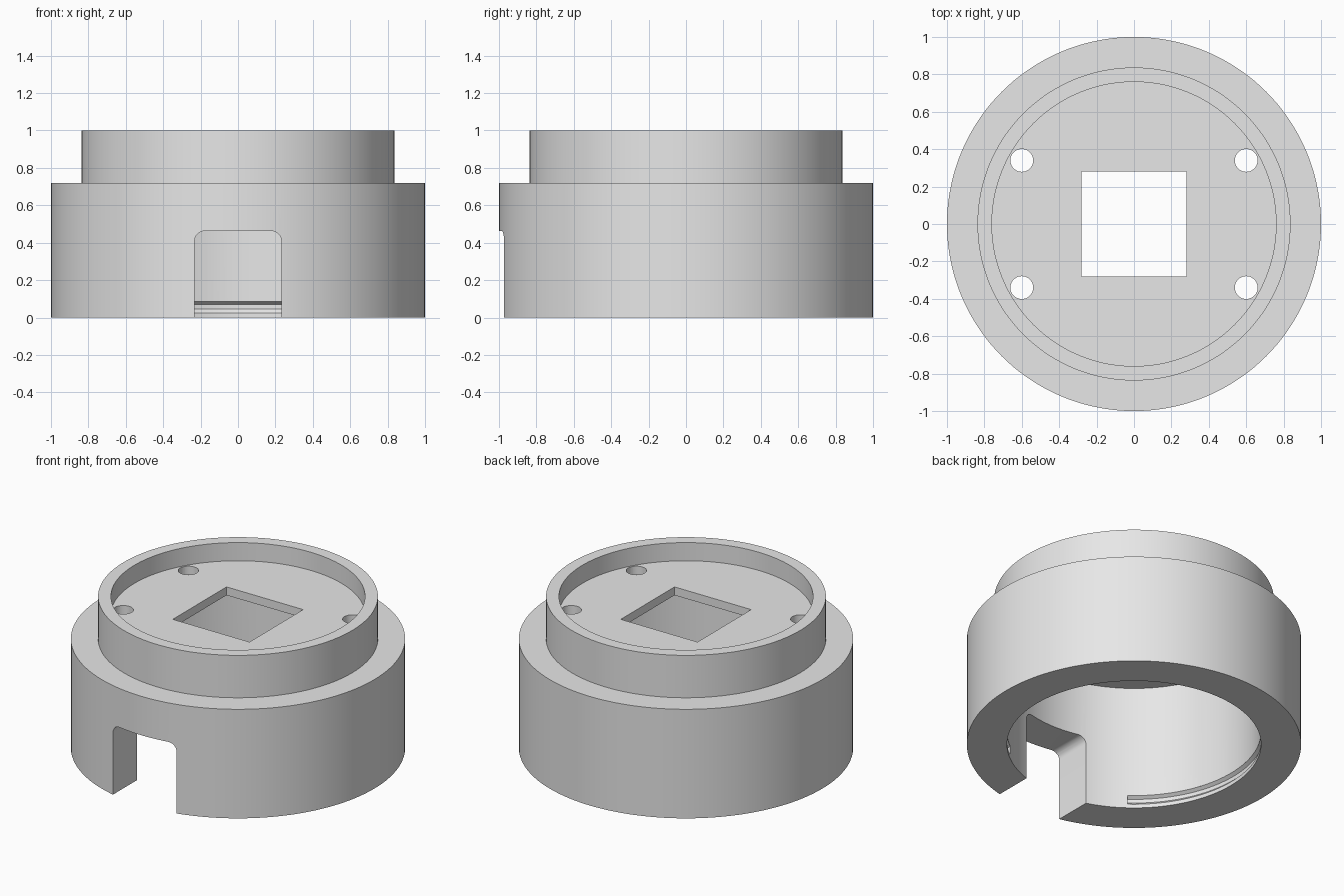
import bpy, bmesh
from math import sin, cos, pi, radians

if "Cube" in bpy.data.objects:
    bpy.data.objects.remove(bpy.data.objects["Cube"], do_unlink=True)

GREY = (0.8, 0.8, 0.8, 1.0)
grey = bpy.data.materials.new("plain grey")
grey.use_nodes = True
grey.diffuse_color = GREY
grey.node_tree.nodes["Principled BSDF"].inputs["Base Color"].default_value = GREY


def finish(name, bm):
    bmesh.ops.remove_doubles(bm, verts=bm.verts, dist=1e-5)
    bmesh.ops.recalc_face_normals(bm, faces=bm.faces)
    mesh = bpy.data.meshes.new(name)
    bm.to_mesh(mesh)
    bm.free()
    mesh.materials.append(grey)
    obj = bpy.data.objects.new(name, mesh)
    bpy.context.collection.objects.link(obj)
    return obj


def lathe(name, profile, start=0, end=2 * pi, steps=144):
    """Sweep a closed (radius, z) profile around the z axis."""
    bm = bmesh.new()
    full = end - start > 2 * pi - 0.001
    rings = []
    for i in range(steps if full else steps + 1):
        a = start + (end - start) * i / steps
        rings.append([bm.verts.new((r * cos(a), r * sin(a), z)) for r, z in profile])
    n = len(profile)
    for i in range(steps):
        p, q = rings[i], rings[(i + 1) % len(rings)]
        for j in range(n):
            k = (j + 1) % n
            if profile[j][0] == 0 and profile[k][0] == 0:
                continue
            if profile[j][0] == 0:
                bm.faces.new((p[j], q[k], p[k]))
            elif profile[k][0] == 0:
                bm.faces.new((p[j], q[j], p[k]))
            else:
                bm.faces.new((p[j], q[j], q[k], p[k]))
    if not full:
        bm.faces.new(rings[0])
        bm.faces.new(rings[-1])
    loose = [v for v in bm.verts if not v.link_faces]
    bmesh.ops.delete(bm, geom=loose, context='VERTS')
    return finish(name, bm)


def prism(name, outline, offset):
    """Extrude a closed outline of 3D points along an offset."""
    bm = bmesh.new()
    face = bm.faces.new([bm.verts.new(p) for p in outline])
    out = bmesh.ops.extrude_face_region(bm, geom=[face], use_keep_orig=True)
    moved = [g for g in out["geom"] if isinstance(g, bmesh.types.BMVert)]
    bmesh.ops.translate(bm, verts=moved, vec=offset)
    return finish(name, bm)


# Housing: wide base, narrower collar and a thin recessed plate
BORE, PLATE_TOP, PLATE_BOTTOM = 0.76, 0.88, 0.825
housing = lathe("housing", [
    (BORE, 0), (1, 0), (1, 0.72), (0.837, 0.72), (0.837, 1), (BORE, 1),
    (BORE, PLATE_TOP), (0, PLATE_TOP), (0, PLATE_BOTTOM), (BORE, PLATE_BOTTOM)])

cutters = []

# Square window through the plate
h = 0.28
cutters.append(prism("window_cutter",
                     [(x, y, 0.7) for x, y in ((-h, -h), (h, -h), (h, h), (-h, h))],
                     (0, 0, 0.25)))

# Four screw holes
for sx in (-1, 1):
    for sy in (-1, 1):
        ring = [(sx * 0.6 + 0.061 * cos(a * pi / 20),
                 sy * 0.34 + 0.061 * sin(a * pi / 20), 0.7) for a in range(40)]
        cutters.append(prism("screw_hole_cutter", ring, (0, 0, 0.25)))

# Front cable notch with rounded upper corners
w, top, r = 0.232, 0.463, 0.055
arc = [(w - r + r * cos(i * pi / 16), top - r + r * sin(i * pi / 16)) for i in range(9)]
half = [(w, -0.1)] + arc
notch = half + [(-x, z) for x, z in reversed(half)]
cutters.append(prism("notch_cutter", [(x, -1.2, z) for x, z in notch], (0, 0.7, 0)))

# Snap groove inside the bore, open at the front
cutters.append(lathe("groove_cutter", [
    (0.74, 0.025), (BORE, 0.025), (0.78, 0.045), (0.78, 0.07),
    (BORE, 0.085), (0.74, 0.085)], radians(-53), radians(233), 114))

bpy.ops.object.select_all(action='DESELECT')
bpy.context.view_layer.objects.active = housing
housing.select_set(True)
for cutter in cutters:
    cutter.hide_render = True
    mod = housing.modifiers.new("cut", 'BOOLEAN')
    mod.operation = 'DIFFERENCE'
    mod.solver = 'EXACT'
    mod.object = cutter
    bpy.ops.object.modifier_apply(modifier=mod.name)
    bpy.data.objects.remove(cutter, do_unlink=True)

bpy.ops.object.shade_smooth_by_angle(angle=radians(30))
